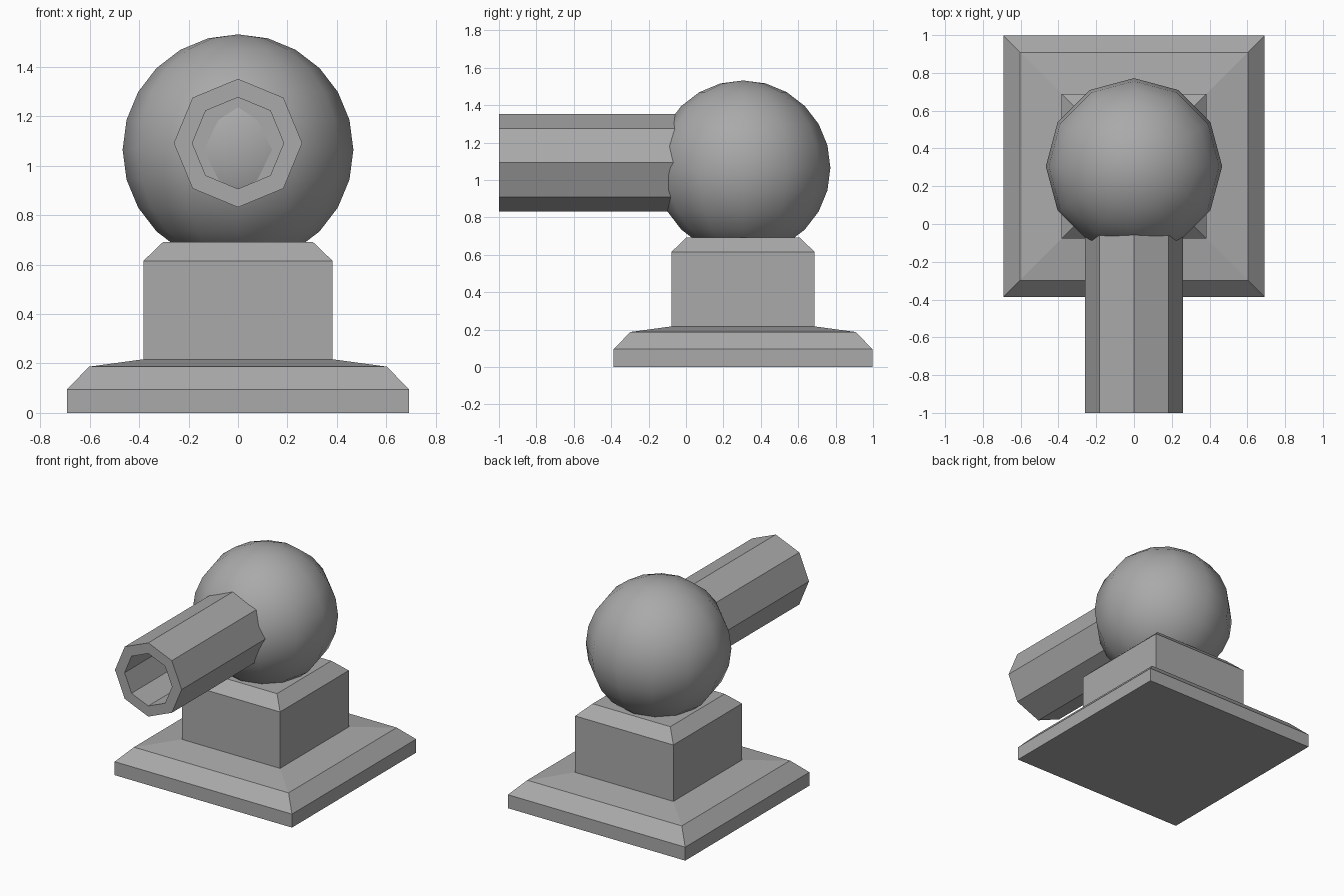
import bpy
import math

cube = bpy.data.objects.get("Cube")
if cube:
    bpy.data.objects.remove(cube, do_unlink=True)

grey = bpy.data.materials.new("plain grey")
grey.use_nodes = True
colour = (0.4, 0.4, 0.4, 1)
grey.diffuse_color = colour
grey.node_tree.nodes["Principled BSDF"].inputs["Base Color"].default_value = colour

CENTRE_Y = 0.305


def lathe(name, profile, sides, start):
    """Stack rings of (radius, height) around local z and cap both ends."""
    verts, faces = [], []
    for r, h in profile:
        for i in range(sides):
            a = start + math.tau * i / sides
            verts.append((r * math.cos(a), r * math.sin(a), h))
    for k in range(len(profile) - 1):
        for i in range(sides):
            j = (i + 1) % sides
            a, b = k * sides, (k + 1) * sides
            faces.append((a + i, a + j, b + j, b + i))
    faces.append(tuple(reversed(range(sides))))
    faces.append(tuple(range(len(verts) - sides, len(verts))))
    mesh = bpy.data.meshes.new(name)
    mesh.from_pydata(verts, [], faces)
    mesh.materials.append(grey)
    obj = bpy.data.objects.new(name, mesh)
    bpy.context.collection.objects.link(obj)
    return obj


# Square stepped pedestal: half widths and heights
steps = [(0.692, 0), (0.692, 0.095), (0.603, 0.187), (0.383, 0.217),
         (0.383, 0.615), (0.303, 0.692)]
pedestal = lathe("pedestal", [(w * math.sqrt(2), z) for w, z in steps], 4, math.pi / 4)
pedestal.location.y = CENTRE_Y

# Octagonal barrel with a blind bore, pointing to the front
barrel = lathe("barrel", [(0.26, -0.1), (0.26, 1), (0.185, 1), (0.185, 0.125)], 8, 0)
barrel.rotation_euler.x = math.pi / 2
barrel.location.z = 1.092

# Round turret head
bpy.ops.mesh.primitive_uv_sphere_add(segments=12, ring_count=12, radius=0.467,
                                     location=(0, CENTRE_Y, 1.065))
head = bpy.context.object
head.name = "turret_head"
head.data.materials.append(grey)
bpy.ops.object.shade_smooth()
